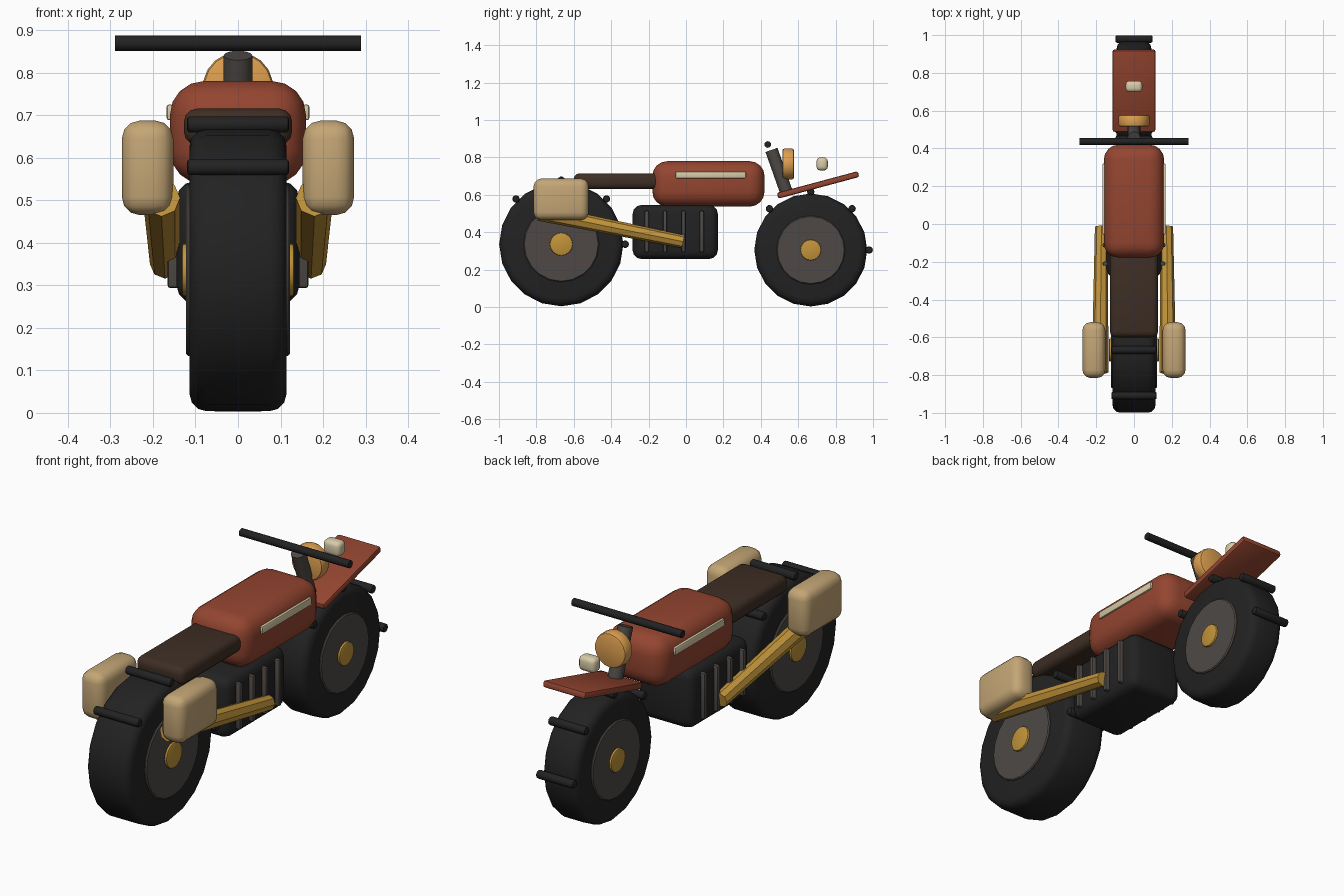
import bpy, bmesh, math
from mathutils import Matrix, Vector

if "Cube" in bpy.data.objects:
    bpy.data.objects.remove(bpy.data.objects["Cube"])


def srgb(r, g, b):
    f = lambda c: c / 12.92 if c <= 0.04045 else ((c + 0.055) / 1.055) ** 2.4
    return (f(r / 255), f(g / 255), f(b / 255), 1)


def material(name, *rgb):
    m = bpy.data.materials.new(name)
    m.diffuse_color = srgb(*rgb)
    m.use_nodes = True
    m.node_tree.nodes["Principled BSDF"].inputs["Base Color"].default_value = m.diffuse_color
    return m


BLACK = material("rubber black", 34, 34, 34)
GREY = material("dark metal", 78, 73, 69)
GOLD = material("brass gold", 194, 148, 58)
RED = material("rust red", 148, 69, 48)
BROWN = material("seat brown", 62, 46, 36)
TAN = material("bag tan", 196, 166, 118)
CREAM = material("cream", 217, 203, 168)
ORANGE = material("lamp orange", 222, 160, 80)


def finish(bm, name, mat, bevel, segs, matrix):
    # Round the sharp edges, place the part and smooth by angle
    if bevel:
        edges = [e for e in bm.edges if e.calc_face_angle(0) > math.radians(50)]
        bmesh.ops.bevel(bm, geom=edges, offset=bevel, segments=segs,
                        profile=0.5, affect='EDGES', clamp_overlap=True)
    bm.transform(matrix)
    bmesh.ops.recalc_face_normals(bm, faces=bm.faces)
    me = bpy.data.meshes.new(name)
    bm.to_mesh(me)
    bm.free()
    me.materials.append(mat)
    ob = bpy.data.objects.new(name, me)
    bpy.context.collection.objects.link(ob)
    bpy.ops.object.select_all(action='DESELECT')
    ob.select_set(True)
    bpy.context.view_layer.objects.active = ob
    bpy.ops.object.shade_smooth_by_angle(angle=math.radians(35))
    return ob


def box(name, mat, lo, hi, bevel=0.0, segs=3, tilt=0.0):
    lo, hi = Vector(lo), Vector(hi)
    bm = bmesh.new()
    bmesh.ops.create_cube(bm, size=1)
    bmesh.ops.scale(bm, vec=hi - lo, verts=bm.verts)
    mat4 = Matrix.Translation((lo + hi) / 2) @ Matrix.Rotation(tilt, 4, 'X')
    return finish(bm, name, mat, bevel, segs, mat4)


def rod(name, mat, a, b, r1, r2=None, sides=20, bevel=0.0, segs=2):
    a, b = Vector(a), Vector(b)
    d = b - a
    bm = bmesh.new()
    bmesh.ops.create_cone(bm, cap_ends=True, segments=sides, radius1=r1,
                          radius2=r1 if r2 is None else r2, depth=d.length)
    rot = Vector((0, 0, 1)).rotation_difference(d).to_matrix().to_4x4()
    return finish(bm, name, mat, bevel, segs, Matrix.Translation((a + b) / 2) @ rot)


def axle(name, mat, y, z, half, r, **kw):
    return rod(name, mat, (-half, y, z), (half, y, z), r, **kw)


# Wheels: tyre, disc, hub and tread bars over the upper half
for label, y, z, r, half in (("rear", -0.667, 0.336, 0.332, 0.114),
                             ("front", 0.667, 0.305, 0.302, 0.092)):
    axle(label + "_tyre", BLACK, y, z, half, r, bevel=0.04, segs=3)
    axle(label + "_wheel_disc", GREY, y, z, half + 0.008, r * 0.61, bevel=0.005, segs=1)
    axle(label + "_hub", GOLD, y, z, half + 0.018, r * 0.185, sides=16, bevel=0.006)
    for i in range(4):
        t = math.radians(45 * i)
        axle(f"{label}_tread_{i}", BLACK, y + (r + 0.01) * math.cos(t),
             z + (r + 0.01) * math.sin(t), half + 0.006, 0.02, sides=10, bevel=0.008)

# Engine block with vertical fins
box("engine", BLACK, (-0.145, -0.285, 0.257), (0.145, 0.17, 0.545), 0.045)
for i in range(4):
    y = -0.21 + 0.098 * i
    box(f"engine_fin_{i}", GREY, (-0.166, y - 0.011, 0.293), (0.166, y + 0.011, 0.515), 0.008, 2)

# Tank and seat
box("tank", RED, (-0.16, -0.18, 0.537), (0.16, 0.42, 0.78), 0.08, 4)
box("seat", BROWN, (-0.127, -0.60, 0.63), (0.127, -0.12, 0.715), 0.03)

# Mirrored side parts: tank stripe, exhaust, saddlebag
for s, side in ((-1, "left"), (1, "right")):
    x0, x1 = sorted((s * 0.152, s * 0.168))
    box(side + "_tank_stripe", CREAM, (x0, -0.055, 0.688), (x1, 0.32, 0.725), 0.006, 2)
    rod(side + "_exhaust", GOLD, (s * 0.172, -0.015, 0.35), (s * 0.18, -0.785, 0.505),
        0.035, 0.044, sides=8)
    x0, x1 = sorted((s * 0.152, s * 0.273))
    box(side + "_saddlebag", TAN, (x0, -0.815, 0.465), (x1, -0.52, 0.687), 0.042)

# Steering: stem, handlebar, headlamp, marker lamp and front fender
rod("steering_stem", GREY, (0, 0.54, 0.605), (0, 0.457, 0.84), 0.034, sides=12)
axle("handlebar", BLACK, 0.437, 0.869, 0.289, 0.018, sides=12)
rod("headlamp", ORANGE, (0, 0.515, 0.765), (0, 0.578, 0.765), 0.083, sides=18, bevel=0.012)
box("marker_lamp", CREAM, (-0.044, 0.698, 0.73), (0.044, 0.758, 0.80), 0.02)
box("front_fender", RED, (-0.113, 0.482, 0.637), (0.113, 0.93, 0.669), 0.01, 2,
    tilt=math.radians(15))
